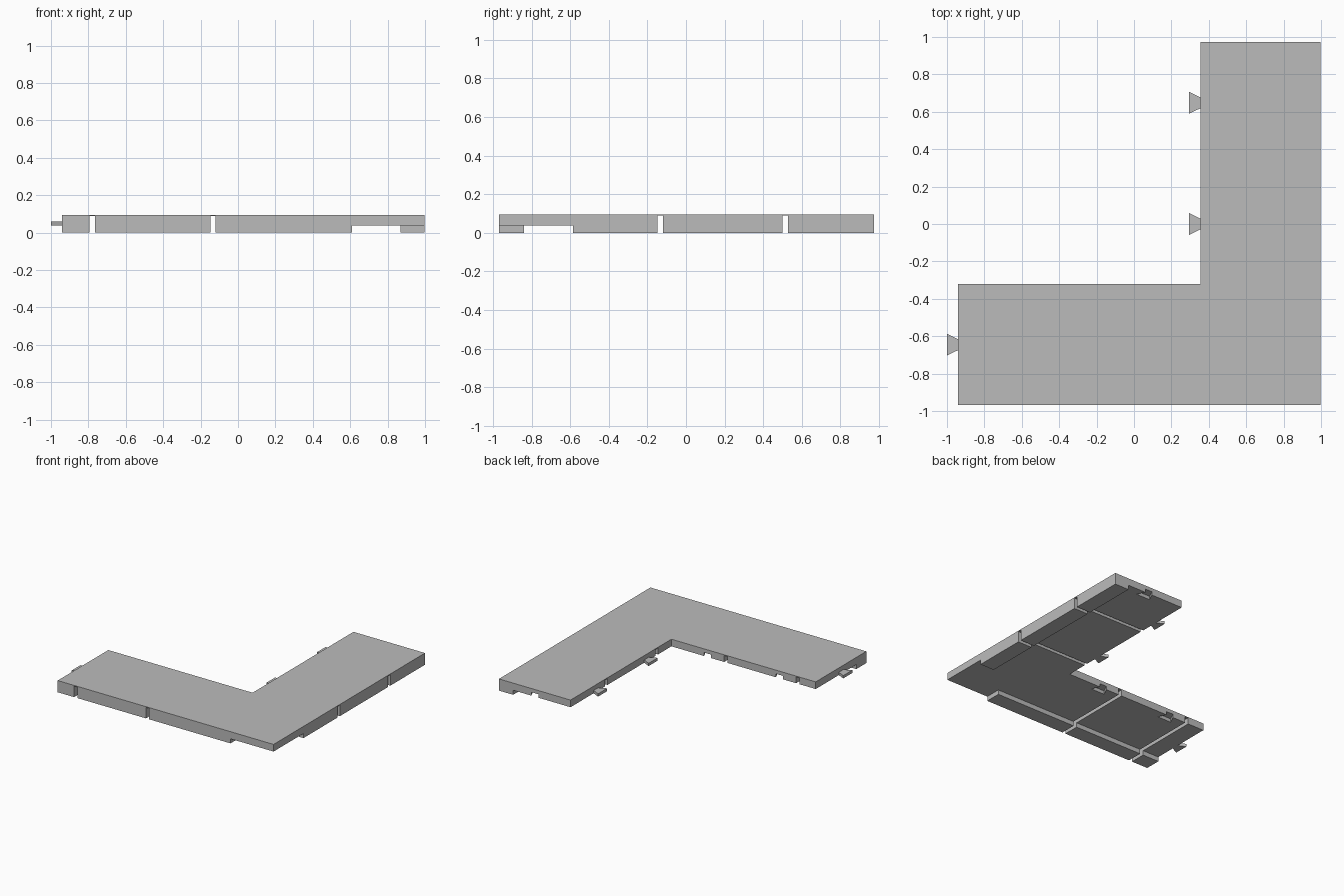
import bpy
import bmesh

default = bpy.data.objects.get("Cube")
if default:
    bpy.data.objects.remove(default, do_unlink=True)

GREY = (0.5, 0.5, 0.5, 1.0)
TOP, UNDER = 0.095, 0.037           # deck top and underside heights
LEFT, INNER_X, RIGHT = -0.94, 0.355, 0.997
FRONT, INNER_Y, BACK = -0.968, -0.32, 0.973

grey = bpy.data.materials.new("plain grey")
grey.use_nodes = True
grey.diffuse_color = GREY
grey.node_tree.nodes["Principled BSDF"].inputs["Base Color"].default_value = GREY


def prism(name, outline, z0, z1):
    """Extrude a flat outline from z0 up to z1."""
    bm = bmesh.new()
    face = bm.faces.new([bm.verts.new((x, y, z0)) for x, y in outline])
    ext = bmesh.ops.extrude_face_region(bm, geom=[face])
    top = [v for v in ext["geom"] if isinstance(v, bmesh.types.BMVert)]
    bmesh.ops.translate(bm, verts=top, vec=(0, 0, z1 - z0))
    bmesh.ops.recalc_face_normals(bm, faces=bm.faces)
    mesh = bpy.data.meshes.new(name)
    bm.to_mesh(mesh)
    bm.free()
    mesh.materials.append(grey)
    obj = bpy.data.objects.new(name, mesh)
    bpy.context.collection.objects.link(obj)
    return obj


def box(x0, x1, y0, y1):
    return [(x0, y0), (x1, y0), (x1, y1), (x0, y1)]


def cut(target, cutter):
    """Subtract the cutter and throw it away."""
    cutter.hide_render = True
    mod = target.modifiers.new("cut", 'BOOLEAN')
    mod.operation, mod.solver, mod.object = 'DIFFERENCE', 'EXACT', cutter
    bpy.context.view_layer.objects.active = target
    bpy.ops.object.modifier_apply(modifier=mod.name)
    bpy.data.objects.remove(cutter, do_unlink=True)


def dovetail(depth, narrow, wide):
    """Outline running from the mouth (0) to the wide end (depth)."""
    return [(0, -narrow), (depth, -wide), (depth, wide), (0, narrow)]


# L-shaped deck
deck = prism("corner_deck", [(LEFT, FRONT), (RIGHT, FRONT), (RIGHT, BACK),
                             (INNER_X, BACK), (INNER_X, INNER_Y), (LEFT, INNER_Y)], 0, TOP)

# Recessed underside, leaving a rail along each outer side
cut(deck, prism("recess", [(0.61, -1.2), (1.2, -1.2), (1.2, -0.585), (0.87, -0.585),
                           (0.87, 1.2), (0.2, 1.2), (0.2, -0.2), (-1.2, -0.2),
                           (-1.2, -0.84), (0.61, -0.84)], -0.1, UNDER))

# Deep grooves across each arm
for x in (-0.793, -0.148):
    cut(deck, prism("groove", box(x, x + 0.029, -1.2, -0.2), -0.1, 0.089))
for y in (-0.148, 0.5):
    cut(deck, prism("groove", box(0.2, 1.2, y, y + 0.029), -0.1, 0.089))

# Dovetail sockets in the edges facing the back
for x, y in ((0.675, BACK), (0.03, INNER_Y), (-0.615, INNER_Y)):
    shape = [(x + w, y - d) for d, w in dovetail(0.064, 0.032, 0.062)]
    shape = shape[:3] + [shape[3], (x + 0.032, y + 0.05), (x - 0.032, y + 0.05)]
    cut(deck, prism("socket", shape, -0.1, 0.065))

# Dovetail tabs on the edges facing the right-hand side
for i, (x, y) in enumerate(((LEFT, -0.645), (INNER_X, 0.0), (INNER_X, 0.648))):
    prism(f"dovetail_tab_{i + 1}",
          [(x - d, y + w) for d, w in dovetail(0.06, 0.029, 0.058)], UNDER, 0.06)
